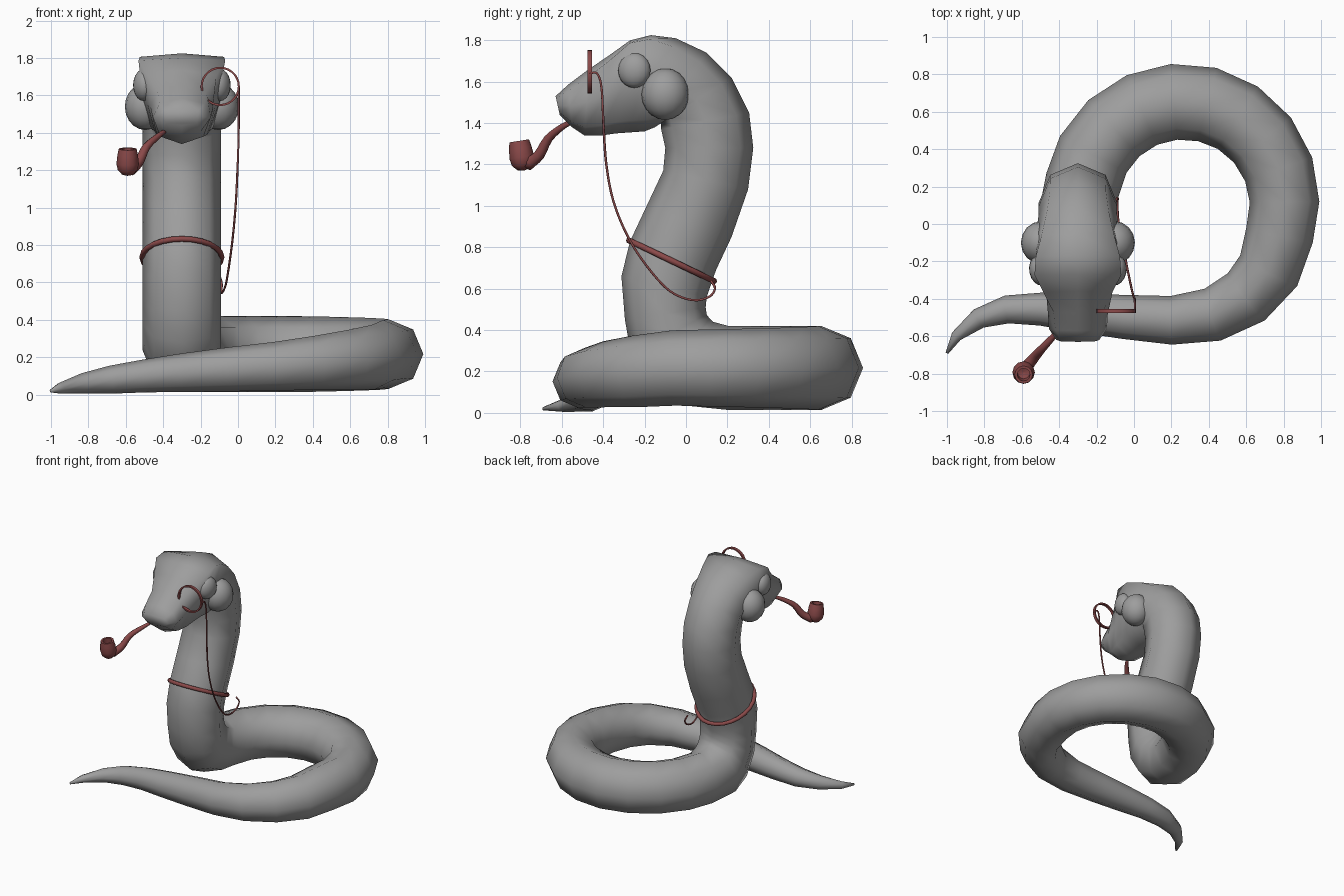
import bpy, bmesh, math
from mathutils import Vector, Matrix

if "Cube" in bpy.data.objects:
    bpy.data.objects.remove(bpy.data.objects["Cube"])


def material(name, rgb):
    m = bpy.data.materials.new(name)
    m.diffuse_color = (*rgb, 1)
    m.use_nodes = True
    m.node_tree.nodes["Principled BSDF"].inputs["Base Color"].default_value = m.diffuse_color
    return m


GREY = material("grey skin", (0.34, 0.34, 0.34))
RED = material("dark red", (0.26, 0.068, 0.068))


def finish(name, bm, mat, angle=None):
    bmesh.ops.recalc_face_normals(bm, faces=bm.faces[:])
    me = bpy.data.meshes.new(name)
    bm.to_mesh(me)
    bm.free()
    me.materials.append(mat)
    ob = bpy.data.objects.new(name, me)
    bpy.context.collection.objects.link(ob)
    for p in me.polygons:
        p.use_smooth = True
    if angle:
        bpy.context.view_layer.objects.active = ob
        ob.select_set(True)
        bpy.ops.object.shade_smooth_by_angle(angle=math.radians(angle))
        ob.select_set(False)
    return ob


def loft(name, rings, mat, closed=False, angle=None):
    """Skin a list of equal-sized point rings, capping open ends."""
    bm = bmesh.new()
    vs = [[bm.verts.new(p) for p in r] for r in rings]
    n = len(vs[0])
    for i in range(len(vs) if closed else len(vs) - 1):
        a, b = vs[i], vs[(i + 1) % len(vs)]
        for k in range(n):
            bm.faces.new((a[k], a[(k + 1) % n], b[(k + 1) % n], b[k]))
    if not closed:
        bm.faces.new(vs[0])
        bm.faces.new(vs[-1])
    return finish(name, bm, mat, angle)


def circle_rings(pts, radii, sides, closed=False):
    """Upright round sections along a path."""
    rings, n = [], len(pts)
    for i, p in enumerate(pts):
        a = pts[i - 1] if (i or closed) else p
        b = pts[(i + 1) % n] if (i < n - 1 or closed) else p
        d = (b - a).normalized()
        side = d.cross(Vector((0, 0, 1)))
        side = side.normalized() if side.length > 1e-3 else Vector((1, 0, 0))
        up = side.cross(d)
        rings.append([p + radii[i] * (side * math.cos(t) + up * math.sin(t))
                      for t in (2 * math.pi * k / sides for k in range(sides))])
    return rings


def smooth_path(pts, steps):
    """Catmull-Rom samples through points."""
    p = [Vector(q) for q in pts]
    p = [p[0] * 2 - p[1]] + p + [p[-1] * 2 - p[-2]]
    out = []
    for i in range(1, len(p) - 2):
        a, b, c, d = p[i - 1:i + 3]
        for s in range(steps):
            t = s / steps
            out.append(0.5 * (2 * b + (c - a) * t + (2 * a - 5 * b + 4 * c - d) * t * t
                              + (3 * b - a - 3 * c + d) * t ** 3))
    return out + [p[-2]]


def ellipsoid(name, loc, rad, rot=0):
    bm = bmesh.new()
    bmesh.ops.create_uvsphere(bm, u_segments=16, v_segments=10, radius=1)
    bm.transform(Matrix.Translation(loc) @ Matrix.Rotation(rot, 4, 'Z')
                 @ Matrix.Diagonal((*rad, 1)))
    return finish(name, bm, GREY)


CX = -0.3  # neck and head centre

# --- tail and coil: x, y, z, radius, then an arc ---
tail = [(-1.0, -.69, .02, .008), (-.95, -.60, .035, .03), (-.83, -.505, .06, .055),
        (-.68, -.457, .08, .075), (-.5, -.455, .1, .088), (-.3, -.475, .117, .103),
        (-.05, -.497, .135, .118), (.2, -.515, .152, .13), (.42, -.485, .17, .145),
        (.6, -.39, .187, .16), (.72, -.25, .2, .173)]
for i in range(11):
    a = math.radians(-18 + i * 18.8)
    tail.append((.26 + .545 * math.cos(a), .11 + .545 * math.sin(a), .217,
                 min(.203, .182 + .004 * i)))
rings = circle_rings([Vector(t[:3]) for t in tail], [t[3] for t in tail], 8)

# --- neck: dorsal y, z and ventral y, z of each section ---
neck = [(.13, .44, .0, .035), (.115, .455, -.16, .11), (.10, .475, -.265, .28),
        (.095, .51, -.295, .45), (.10, .56, -.312, .66), (.145, .69, -.27, .83),
        (.22, .85, -.19, 1.0), (.30, 1.08, -.11, 1.17), (.325, 1.28, -.1, 1.28),
        (.305, 1.45, -.12, 1.37)]
# --- head: as neck, then upper, middle and lower half widths, upper corner height ---
head = [(.22, 1.62, -.12, 1.40, .15, .21, .15, .71),
        (.10, 1.74, -.15, 1.38, .165, .22, .16, .74),
        (-.05, 1.81, -.20, 1.36, .195, .22, .16, .82),
        (-.17, 1.825, -.27, 1.355, .225, .21, .15, .92),
        (-.27, 1.80, -.34, 1.35, .232, .19, .145, .94),
        (-.36, 1.735, -.41, 1.34, .185, .168, .135, .86),
        (-.47, 1.66, -.49, 1.34, .13, .16, .115, .76),
        (-.57, 1.585, -.55, 1.38, .12, .155, .10, .72),
        (-.63, 1.53, -.61, 1.44, .09, .115, .08, .75)]
for sec in [n + (.148, .21, .148, .707) for n in neck] + head:
    y1, z1, y0, z0, wu, wm, wl, hu = sec
    c = Vector((CX, (y1 + y0) / 2, (z1 + z0) / 2))
    up = Vector((0, (y1 - y0) / 2, (z1 - z0) / 2))
    offs = [(wm, 0), (wu, hu), (0, 1), (-wu, hu), (-wm, 0), (-wl, -.75), (0, -1), (wl, -.75)]
    rings.append([c + up * v + Vector((-s, 0, 0)) for s, v in offs])
loft("snake_body", rings, GREY)

# --- eyes and cheeks ---
for sgn, tag in ((-1, "left"), (1, "right")):
    ellipsoid("eye_" + tag, (CX + sgn * .205, -.25, 1.655), (.055, .08, .085), -sgn * .2)
    ellipsoid("cheek_" + tag, (CX + sgn * .195, -.10, 1.54), (.11, .115, .125))

# --- strap around the neck ---
strap = []
for k in range(24):
    a = 2 * math.pi * k / 24
    strap.append(Vector((CX + .213 * math.cos(a), -.07 + .205 * math.sin(a),
                         .735 - .098 * math.sin(a))))
loft("neck_strap", circle_rings(strap, [.015] * 24, 8, True), RED, closed=True)

# --- monocle rim ---
mx, my, mz = -.095, -.465, 1.648
rim = []
for k in range(28):
    a = 2 * math.pi * k / 28
    rim.append([Vector((mx + r * math.cos(a), my + d, mz + r * math.sin(a)))
                for r, d in ((.094, -.011), (.105, -.011), (.105, .011), (.094, .011))])
loft("monocle_rim", rim, RED, closed=True, angle=40)

# --- cord from monocle to strap ---
cord = smooth_path([(.005, -.465, 1.64), (.005, -.43, 1.64), (.004, -.408, 1.57),
                    (.003, -.398, 1.38), (-.003, -.385, 1.2), (-.012, -.35, 1.02),
                    (-.027, -.28, .85), (-.045, -.19, .71), (-.065, -.08, .59),
                    (-.085, .03, .545), (-.088, .11, .56), (-.088, .14, .60),
                    (-.10, .12, .64)], 4)
loft("monocle_cord", circle_rings(cord, [.006] * len(cord), 6), RED)

# --- pipe stem ---
stem = smooth_path([(-.39, -.545, 1.41), (-.43, -.60, 1.38), (-.49, -.665, 1.325),
                    (-.53, -.71, 1.245), (-.575, -.765, 1.20)], 3)
n = len(stem) - 1
loft("pipe_stem", circle_rings(stem, [.011 + .021 * i / n for i in range(n + 1)], 8), RED)

# --- pipe bowl, hollow and tilted forward ---
profile = [(.004, -.075), (.03, -.069), (.053, -.045), (.06, -.01), (.055, .035),
           (.048, .07), (.034, .07), (.033, .0), (.004, -.01)]
tilt = Matrix.Translation((-.59, -.795, 1.245)) @ Matrix.Rotation(math.radians(9), 4, 'X')
bowl = [[tilt @ Vector((r * math.cos(k * math.pi / 6), r * math.sin(k * math.pi / 6), z))
         for k in range(12)] for r, z in profile]
loft("pipe_bowl", bowl, RED, angle=50)
